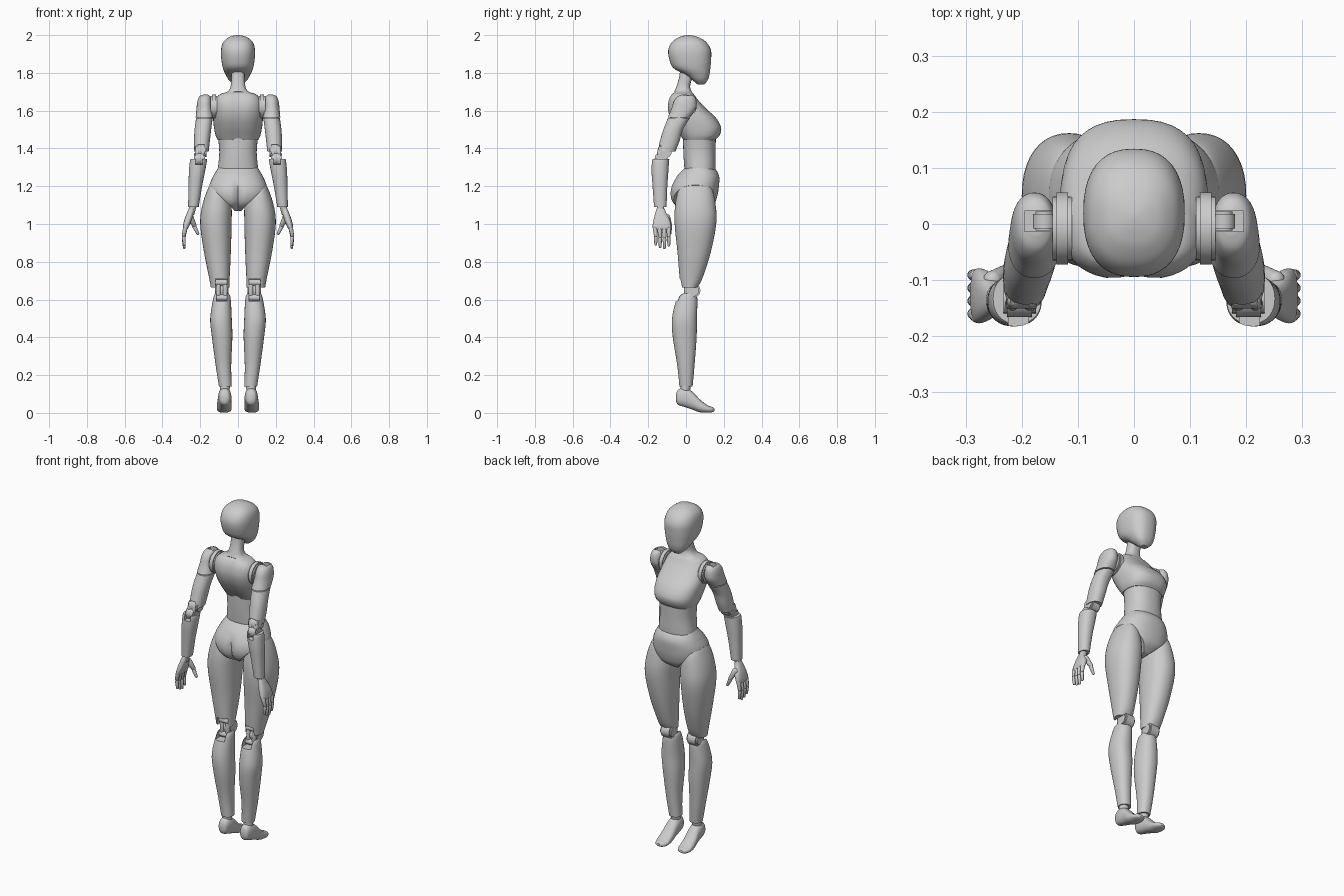
import bpy, bmesh, math
from mathutils import Vector, Matrix


def finish(name, bm, mirror=False):
    bmesh.ops.recalc_face_normals(bm, faces=bm.faces)
    me = bpy.data.meshes.new(name)
    bm.to_mesh(me)
    bm.free()
    ob = bpy.data.objects.new(name, me)
    bpy.context.collection.objects.link(ob)
    if mirror:
        ob.modifiers.new("mirror", 'MIRROR').use_mirror_merge = False
    return ob


def spline(rows, steps=5):
    """Catmull-Rom through the section rows."""
    out = []
    for i in range(len(rows) - 1):
        a, b = rows[max(i - 1, 0)], rows[i]
        c, d = rows[i + 1], rows[min(i + 2, len(rows) - 1)]
        for s in range(steps):
            t = s / steps
            out.append([0.5 * (2 * q + (r - p) * t + (2 * p - 5 * q + 4 * r - u) * t * t
                               + (3 * q - p - 3 * r + u) * t ** 3)
                        for p, q, r, u in zip(a, b, c, d)])
    return out + [list(rows[-1])]


def loft(name, rows, mirror=False, axis='z', power=2.0, n=40, tweak=None, planes=()):
    """Rows: position along axis, x centre, x radius, low and high of the other axis."""
    bm = bmesh.new()
    rings = []
    for t, cx, rx, lo, hi in spline(rows):
        ring = []
        for k in range(n):
            a = math.tau * k / n
            c, s = math.cos(a), math.sin(a)
            x = cx + rx * math.copysign(abs(c) ** (2 / power), c)
            w = (lo + hi) / 2 + (hi - lo) / 2 * math.copysign(abs(s) ** (2 / power), s)
            p = Vector((x, w, t)) if axis == 'z' else Vector((x, t, w))
            ring.append(bm.verts.new(tweak(p) if tweak else p))
        rings.append(ring)
    for r, q in zip(rings, rings[1:]):
        for k in range(n):
            j = (k + 1) % n
            bm.faces.new((r[k], r[j], q[j], q[k]))
    bm.faces.new(rings[0])
    bm.faces.new(rings[-1])
    for co, no in planes:
        res = bmesh.ops.bisect_plane(bm, geom=bm.verts[:] + bm.edges[:] + bm.faces[:],
                                     plane_co=co, plane_no=no, clear_outer=True)
        bmesh.ops.holes_fill(bm, edges=[e for e in res['geom_cut'] if isinstance(e, bmesh.types.BMEdge)])
    return finish(name, bm, mirror)


def capsule(name, p0, p1, r0, r1):
    p0, p1 = Vector(p0), Vector(p1)
    rot = (p1 - p0).to_track_quat('Z', 'Y')
    bm = bmesh.new()
    bmesh.ops.create_uvsphere(bm, u_segments=16, v_segments=10, radius=1)
    for v in bm.verts:
        v.co = p1 + rot @ (v.co * r1) if v.co.z > 1e-4 else p0 + rot @ (v.co * r0)
    return finish(name, bm, True)


def barrel(name, c, r, width, axis='X'):
    bm = bmesh.new()
    turn = Matrix.Rotation(math.pi / 2, 4, 'Y' if axis == 'X' else 'X')
    bmesh.ops.create_cone(bm, cap_ends=True, segments=32, radius1=r, radius2=r, depth=width,
                          matrix=Matrix.Translation(c) @ turn)
    bmesh.ops.bevel(bm, geom=[e for e in bm.edges if e.calc_face_angle(0) > 1],
                    offset=min(r, width) * 0.2, segments=2, affect='EDGES')
    return finish(name, bm, True)


def slot(ob, c, size):
    """Cut a joint slot with a box, ahead of the mirror."""
    bm = bmesh.new()
    bmesh.ops.create_cube(bm, size=1, matrix=Matrix.Translation(c) @ Matrix.Diagonal((*size, 1)))
    cutter = finish("slot_cutter", bm)
    m = ob.modifiers.new("slot", 'BOOLEAN')
    m.operation, m.object, m.solver = 'DIFFERENCE', cutter, 'EXACT'
    bpy.context.view_layer.objects.active = ob
    bpy.ops.object.modifier_move_to_index(modifier="slot", index=0)
    bpy.ops.object.modifier_apply(modifier="slot")
    bpy.data.objects.remove(cutter)


# Head
loft("head", [(1.738, 0, .022, .062, .097), (1.76, 0, .047, .035, .114), (1.79, 0, .065, -.005, .124),
              (1.825, 0, .08, -.066, .129), (1.87, 0, .088, -.088, .133), (1.92, 0, .09, -.094, .132),
              (1.96, 0, .08, -.077, .11), (1.985, 0, .055, -.045, .075), (1.996, 0, .028, -.015, .042),
              (2.0, 0, .006, .008, .02)], power=2.4)


# Chest and neck
def spine(p):
    if p.y < 0 and p.z < 1.7:
        p.y += .009 * math.exp(-(p.x / .03) ** 2)
    return p


loft("chest_and_neck", [(1.445, 0, .107, -.018, .155), (1.47, 0, .119, -.035, .178), (1.51, 0, .127, -.062, .186),
                        (1.56, 0, .132, -.088, .16), (1.61, 0, .13, -.1, .108), (1.655, 0, .12, -.095, .065),
                        (1.685, 0, .098, -.08, .043), (1.702, 0, .055, -.062, .03), (1.73, 0, .039, -.05, .022),
                        (1.78, 0, .035, -.036, .033), (1.85, 0, .035, -.028, .042)], power=2.5, tweak=spine)
# Waist
loft("waist", [(1.24, 0, .11, 0, .15), (1.29, 0, .107, -.008, .157), (1.38, 0, .099, -.014, .157),
               (1.47, 0, .107, -.016, .158)], power=2.3)


# Pelvis with diagonal leg openings
def cleft(p):
    if p.y < .02 and p.z < 1.25:
        p.y += .022 * math.exp(-(p.x / .016) ** 2) * min(1, (1.25 - p.z) / .08)
    return p


leg_planes = [(Vector((s * .032, 0, 1.085)), Vector((s * .71, 0, -.7))) for s in (1, -1)]
loft("pelvis", [(1.305, 0, .1, .005, .135), (1.285, 0, .113, -.018, .16), (1.25, 0, .133, -.05, .176),
                (1.2, 0, .153, -.077, .174), (1.15, 0, .15, -.083, .166), (1.105, 0, .12, -.065, .148),
                (1.07, 0, .05, -.015, .105)], power=2.3, n=64, tweak=cleft, planes=leg_planes)

# Legs
thigh = loft("thigh", [(1.235, .105, .025, .02, .08), (1.19, .108, .05, -.035, .135), (1.1, .112, .077, -.057, .157),
                       (1.0, .117, .083, -.06, .16), (.85, .109, .071, -.045, .131), (.72, .099, .055, -.034, .09),
                       (.665, .095, .049, -.025, .062)], True, power=2.2)
slot(thigh, (.088, -.02, .67), (.062, .08, .085))
shin = loft("shin", [(.632, .085, .036, -.03, .05), (.605, .085, .046, -.05, .06), (.5, .09, .057, -.074, .058),
                     (.4, .084, .054, -.07, .056), (.25, .077, .041, -.046, .045), (.14, .067, .034, -.035, .035)],
            True, power=2.2)
slot(shin, (.086, -.03, .62), (.058, .06, .06))
barrel("knee_cap", (.086, .036, .648), .04, .07)
barrel("knee_upper_pin", (.086, .005, .69), .016, .066)
barrel("knee_lower_pin", (.086, .0, .61), .016, .062)
for x in (.068, .104):
    capsule("knee_link", (x, .005, .69), (x, .0, .61), .013, .013)
capsule("ankle", (.069, 0, .155), (.07, -.005, .11), .027, .027)
loft("foot", [(-.053, .07, .012, .062, .095), (-.043, .07, .026, .044, .12), (-.01, .07, .034, .032, .133),
              (.03, .071, .036, .019, .115), (.075, .073, .039, .003, .07), (.115, .073, .038, .001, .04),
              (.14, .073, .028, .004, .031), (.15, .073, .012, .01, .024)], True, axis='y', power=2.3)

# Shoulder socket and cap
barrel("shoulder_socket", (.128, -.008, 1.622), .064, .035)
cap = loft("shoulder_cap", [(1.685, .172, .014, -.02, .025), (1.675, .175, .03, -.045, .045),
                            (1.65, .177, .038, -.064, .055), (1.61, .178, .042, -.077, .052),
                            (1.565, .178, .046, -.096, .022)], True, power=2.2)
slot(cap, (.16, .005, 1.675), (.07, .036, .07))
barrel("shoulder_pin", (.16, .005, 1.65), .02, .034, 'Y')
capsule("shoulder_ball", (.177, -.03, 1.58), (.178, -.045, 1.545), .04, .04)

# Arms
upper = loft("upper_arm", [(1.56, .178, .044, -.096, .02), (1.5, .186, .044, -.12, -.016),
                           (1.44, .191, .042, -.138, -.034), (1.385, .194, .039, -.153, -.055)], True, power=2.2)
slot(upper, (.195, -.14, 1.39), (.034, .09, .06))
barrel("elbow_upper", (.197, -.113, 1.385), .038, .062)
barrel("elbow_lower", (.204, -.132, 1.345), .034, .058)
for x in (.184, .214):
    capsule("elbow_link", (x, -.135, 1.4), (x + .006, -.15, 1.33), .013, .013)
forearm = loft("forearm", [(1.345, .208, .043, -.178, -.088), (1.33, .21, .045, -.182, -.09),
                           (1.27, .218, .042, -.182, -.094), (1.2, .226, .036, -.177, -.099),
                           (1.09, .236, .028, -.169, -.103)], True, power=2.2)
slot(forearm, (.206, -.165, 1.34), (.036, .06, .05))
capsule("wrist", (.238, -.136, 1.1), (.247, -.134, 1.06), .02, .018)

# Hands
loft("palm", [(1.082, .246, .014, -.155, -.113), (1.06, .252, .018, -.162, -.105), (1.02, .265, .02, -.172, -.085),
              (.985, .276, .016, -.177, -.079), (.97, .279, .01, -.173, -.083)], True, power=2.6)
for i, tip in enumerate((.893, .88, .875, .888)):
    y0, y1 = -.164 + .024 * i, -.16 + .023 * i
    mid = (tip + .975) / 2
    capsule("finger_base", (.28, y0, .975), (.287, y1, mid + .006), .012, .01)
    capsule("finger_tip", (.287, y1, mid - .006), (.284, y1, tip), .01, .0075)
capsule("thumb_base", (.252, -.1, 1.035), (.231, -.085, .992), .017, .012)
capsule("thumb_tip", (.23, -.085, .985), (.213, -.085, .95), .011, .008)

# Smooth shading with sharp edges kept
bpy.ops.object.select_all(action='SELECT')
bpy.ops.object.shade_smooth_by_angle(angle=math.radians(40))
